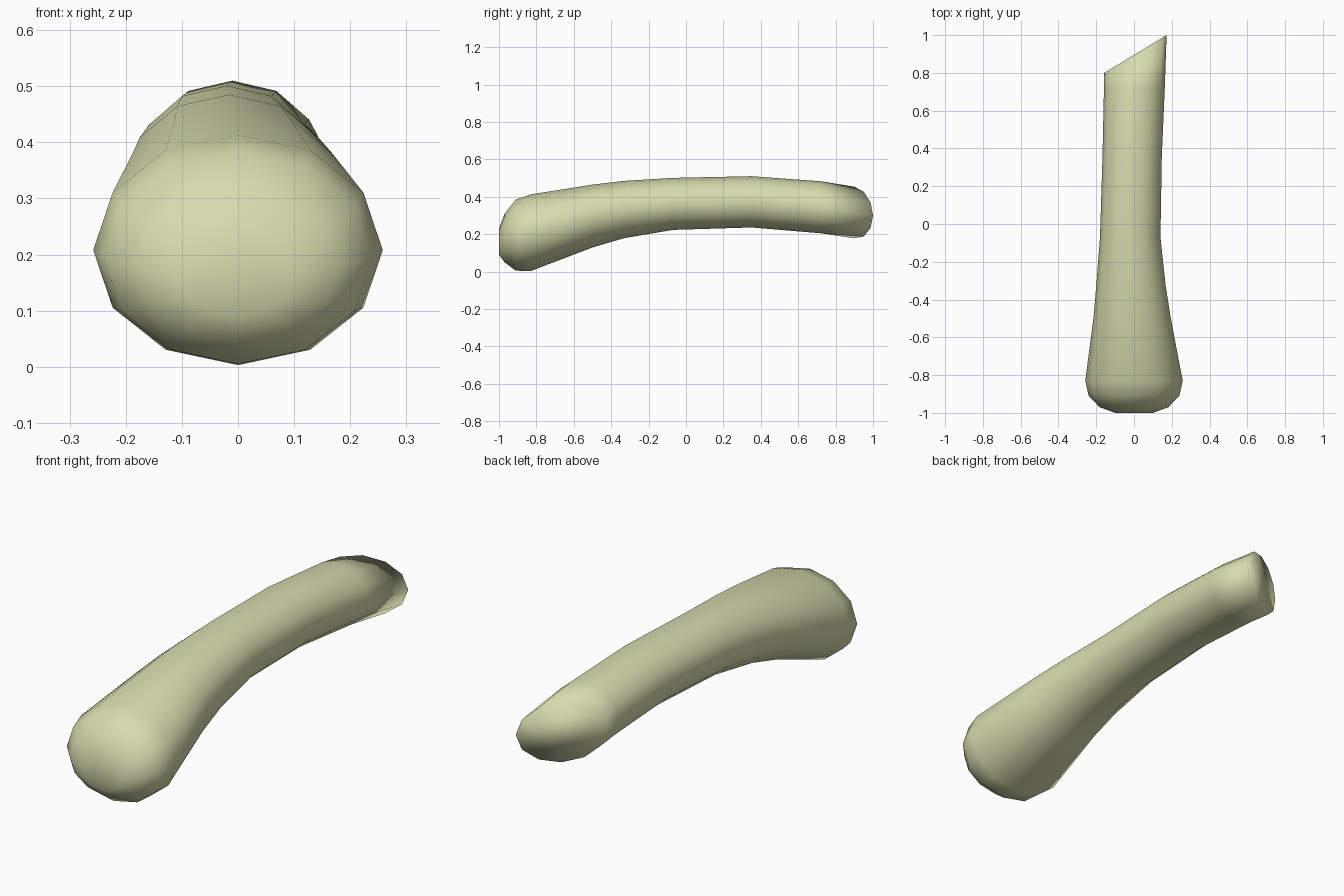
import bpy, bmesh
from math import sin, cos, pi

if "Cube" in bpy.data.objects:
    bpy.data.objects.remove(bpy.data.objects["Cube"])

SIDES = 12

# Cross-sections along the handle: y, centre x, centre z, half width, half height
sections = [
    (-1.00, 0.0, 0.160, 0.100, 0.070),
    (-0.97, 0.0, 0.180, 0.182, 0.130),
    (-0.91, 0.0, 0.195, 0.240, 0.190),
    (-0.83, 0.0, 0.208, 0.258, 0.205),
    (-0.50, -0.010, 0.297, 0.205, 0.168),
    (-0.33, -0.016, 0.332, 0.184, 0.153),
    (-0.07, -0.020, 0.362, 0.160, 0.139),
    (0.35, -0.010, 0.373, 0.157, 0.137),
    (0.72, 0.002, 0.344, 0.161, 0.139),
    (0.90, 0.0075, 0.316, 0.165, 0.138),
]

bm = bmesh.new()
rings = []
for i, (y, cx, cz, w, h) in enumerate(sections):
    # The last ring is sheared to make the slanted cut
    shear = 0.10 if i == len(sections) - 1 else 0.0
    ring = []
    for k in range(SIDES):
        a = 2 * pi * k / SIDES
        dy = shear * cos(a)
        ring.append(bm.verts.new((cx + w * cos(a), y + dy, cz + h * sin(a) - 0.17 * dy)))
    rings.append(ring)

# Skin between rings, then close both ends
for r0, r1 in zip(rings, rings[1:]):
    for k in range(SIDES):
        n = (k + 1) % SIDES
        bm.faces.new((r0[k], r0[n], r1[n], r1[k]))
bm.faces.new(rings[0])
bm.faces.new(rings[-1])
bmesh.ops.recalc_face_normals(bm, faces=bm.faces[:])
for f in bm.faces:
    f.smooth = True

mesh = bpy.data.meshes.new("curved_handle")
bm.to_mesh(mesh)
bm.free()
handle = bpy.data.objects.new("curved_handle", mesh)
bpy.context.collection.objects.link(handle)

# Pale olive colour
mat = bpy.data.materials.new("pale_olive")
mat.diffuse_color = (0.68, 0.71, 0.42, 1)
mat.use_nodes = True
mat.node_tree.nodes["Principled BSDF"].inputs["Base Color"].default_value = mat.diffuse_color
mesh.materials.append(mat)
